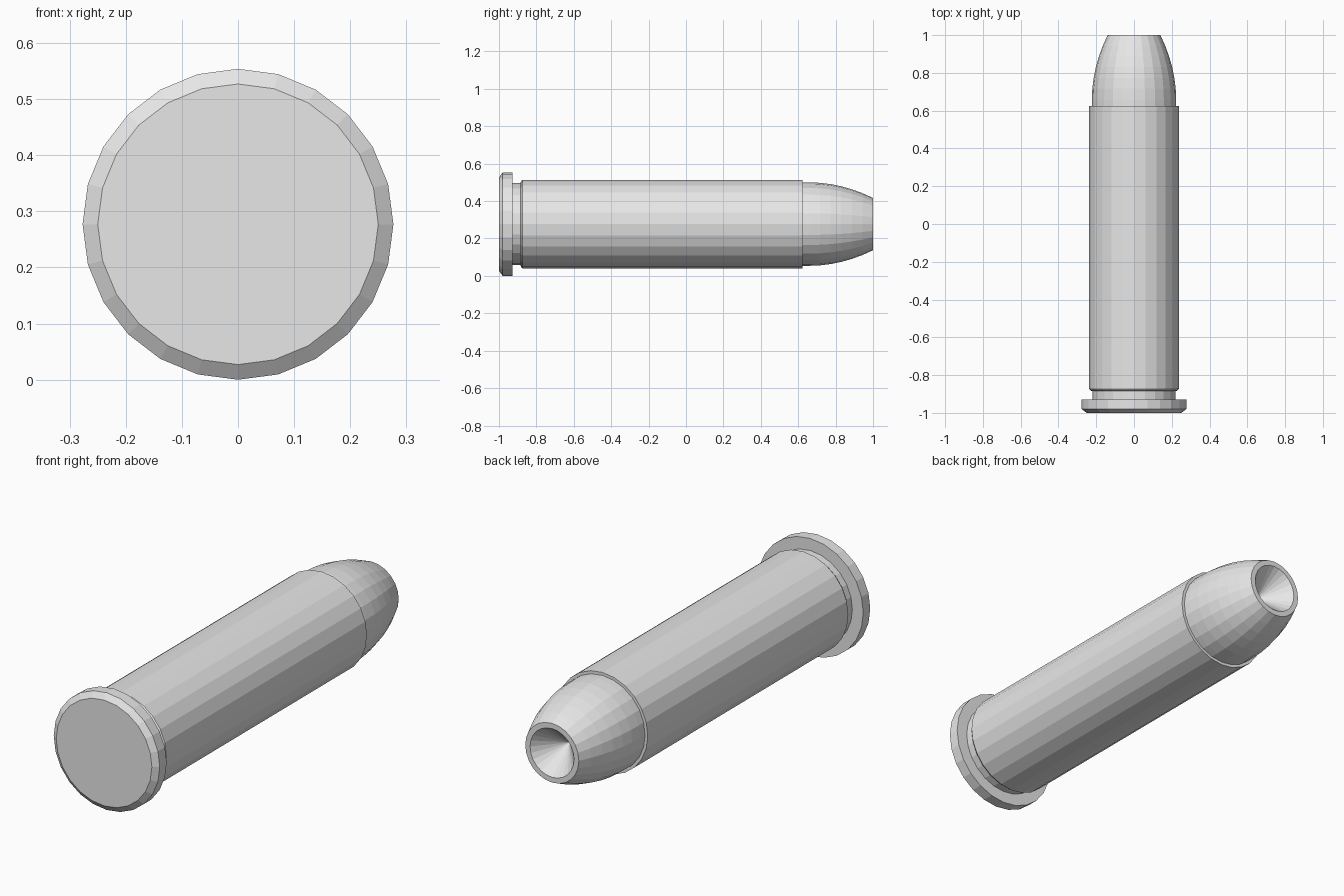
import bpy, bmesh, math

cube = bpy.data.objects.get("Cube")
if cube:
    bpy.data.objects.remove(cube, do_unlink=True)

SIDES = 24
RIM_RADIUS = 0.277

grey = bpy.data.materials.new("plain grey")
grey.use_nodes = True
grey.diffuse_color = (0.8, 0.8, 0.8, 1)
grey.node_tree.nodes["Principled BSDF"].inputs["Base Color"].default_value = (0.8, 0.8, 0.8, 1)


def lathe(name, profile):
    """Revolve (radius, y) points about the long axis; a zero radius closes to a pole."""
    bm = bmesh.new()
    rings = []
    for r, y in profile:
        if r == 0:
            rings.append([bm.verts.new((0, y, 0))] * SIDES)
        else:
            angles = [2 * math.pi * i / SIDES for i in range(SIDES)]
            rings.append([bm.verts.new((r * math.cos(a), y, r * math.sin(a))) for a in angles])
    for a, b in zip(rings, rings[1:]):
        for i in range(SIDES):
            j = (i + 1) % SIDES
            corners = dict.fromkeys((a[i], a[j], b[j], b[i]))
            bm.faces.new(list(corners))
    # merge the flat end fans into single faces
    bmesh.ops.dissolve_limit(bm, angle_limit=0.001, verts=bm.verts[:], edges=bm.edges[:])
    bmesh.ops.recalc_face_normals(bm, faces=bm.faces[:])
    mesh = bpy.data.meshes.new(name)
    bm.to_mesh(mesh)
    bm.free()
    mesh.materials.append(grey)
    obj = bpy.data.objects.new(name, mesh)
    obj.location.z = RIM_RADIUS
    bpy.context.collection.objects.link(obj)
    return obj


# case: bevelled rim, extraction groove, long wall, flat mouth
lathe("case", [
    (0, -1), (0.25, -1), (RIM_RADIUS, -0.98), (RIM_RADIUS, -0.928),
    (0.22, -0.928), (0.22, -0.885), (0.23, -0.882), (0.237, -0.873),
    (0.237, 0.624), (0, 0.624),
])

# bullet: short straight shank, curved nose, flat lip and conical hollow
STEPS = 6
nose = []
for i in range(STEPS + 1):
    t = i / STEPS
    nose.append((0.223 - 0.083 * t ** 2, 0.66 + 0.34 * t))
lathe("bullet", [(0, 0.6), (0.223, 0.6)] + nose + [(0.115, 1), (0, 0.87)])
